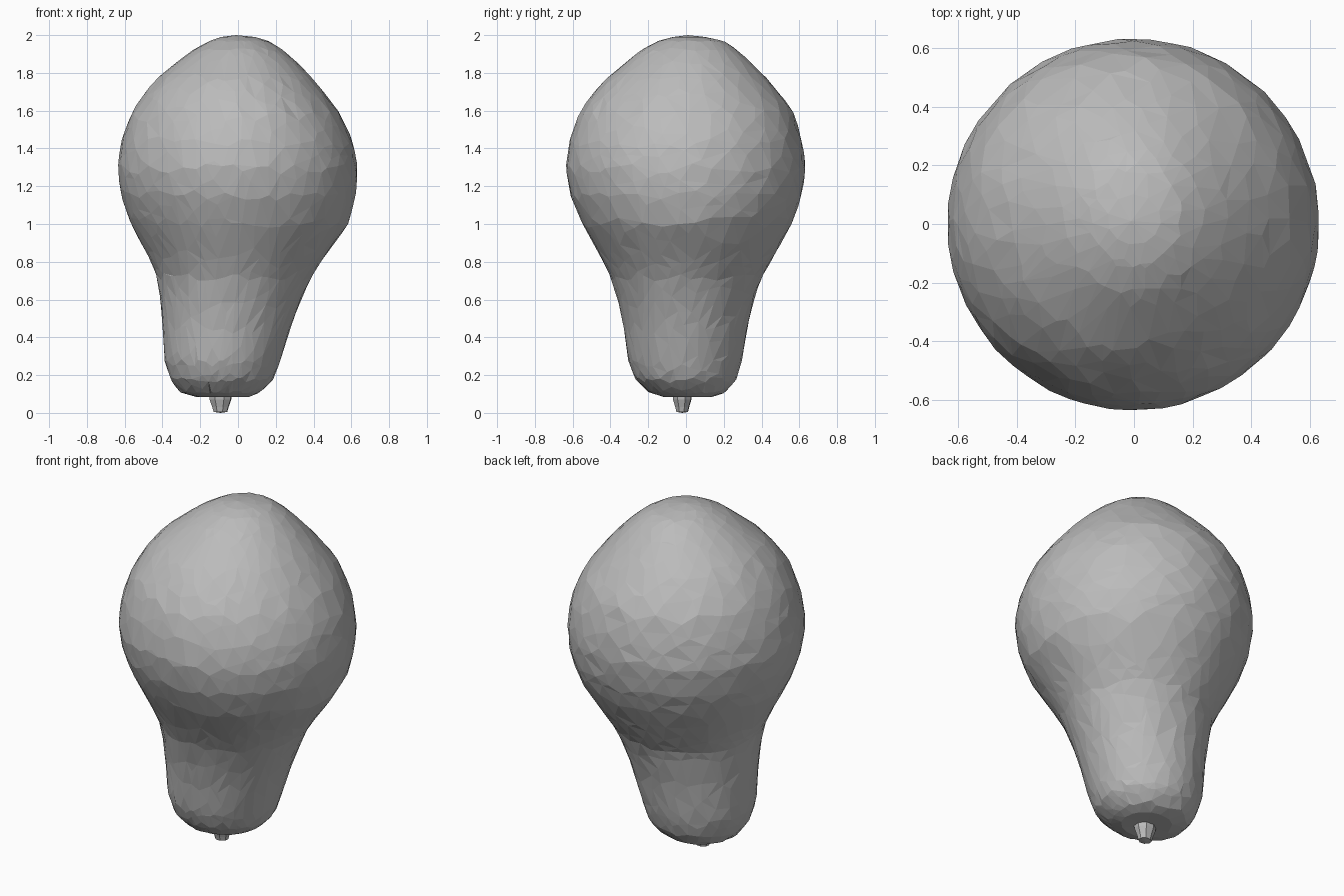
import bpy, bmesh, math, random

if "Cube" in bpy.data.objects:
    bpy.data.objects.remove(bpy.data.objects["Cube"])

random.seed(4)

# Outline: height, left x, right x, front y, back y
OUTLINE = [
    (0.085, -0.22, 0.06, -0.12, 0.14),
    (0.11, -0.31, 0.12, -0.20, 0.215),
    (0.18, -0.36, 0.19, -0.27, 0.268),
    (0.28, -0.39, 0.225, -0.307, 0.297),
    (0.50, -0.402, 0.295, -0.335, 0.335),
    (0.70, -0.422, 0.378, -0.39, 0.39),
    (0.80, -0.46, 0.44, -0.437, 0.45),
    (1.00, -0.568, 0.585, -0.548, 0.56),
    (1.15, -0.62, 0.625, -0.612, 0.615),
    (1.30, -0.64, 0.635, -0.637, 0.635),
    (1.45, -0.615, 0.605, -0.615, 0.615),
    (1.60, -0.56, 0.53, -0.562, 0.568),
    (1.75, -0.455, 0.415, -0.445, 0.45),
    (1.85, -0.335, 0.32, -0.325, 0.35),
    (1.92, -0.24, 0.24, -0.24, 0.275),
    (1.97, -0.15, 0.16, -0.145, 0.20),
    (1.99, -0.09, 0.09, -0.07, 0.10),
]


def point(t, angle):
    """Point on the skin at outline position t and angle around."""
    t = min(max(t, 0.0), len(OUTLINE) - 1.001)
    i = int(t)
    f = t - i
    z, l, r, b, k = (p + (q - p) * f for p, q in zip(OUTLINE[i], OUTLINE[i + 1]))
    return ((l + r) / 2 + (r - l) / 2 * math.cos(angle),
            (b + k) / 2 + (k - b) / 2 * math.sin(angle), z)


def skin(name, rings, bottom, top, mat):
    """Loft closed rings and cap both ends with a fan."""
    bm = bmesh.new()
    loops = [[bm.verts.new(p) for p in ring] for ring in rings]
    n = len(loops[0])
    for a, b in zip(loops, loops[1:]):
        for i in range(n):
            j = (i + 1) % n
            bm.faces.new((a[i], a[j], b[j], b[i]))
    vb, vt = bm.verts.new(bottom), bm.verts.new(top)
    for i in range(n):
        j = (i + 1) % n
        bm.faces.new((vb, loops[0][j], loops[0][i]))
        bm.faces.new((vt, loops[-1][i], loops[-1][j]))
    bmesh.ops.triangulate(bm, faces=bm.faces[:], quad_method='SHORT_EDGE')
    bmesh.ops.recalc_face_normals(bm, faces=bm.faces[:])
    me = bpy.data.meshes.new(name)
    bm.to_mesh(me)
    bm.free()
    me.materials.append(mat)
    ob = bpy.data.objects.new(name, me)
    bpy.context.collection.objects.link(ob)
    return ob


grey = bpy.data.materials.new("plain grey")
grey.diffuse_color = (0.5, 0.5, 0.5, 1)
grey.use_nodes = True
grey.node_tree.nodes["Principled BSDF"].inputs["Base Color"].default_value = grey.diffuse_color

# Fruit body: irregular facets, finer on the front than on the back
SIDES, RINGS = 40, 35
rings = []
for r in range(RINGS):
    t = r * (len(OUTLINE) - 1) / (RINGS - 1)
    wobble = 0.0 if r in (0, RINGS - 1) else 0.2
    ring = []
    for s in range(SIDES):
        u = 2 * math.pi * (s + 0.5 * (r % 2) + random.uniform(-0.25, 0.25)) / SIDES
        a = u - 0.35 * math.cos(u)
        ring.append(point(t + random.uniform(-wobble, wobble), a))
    rings.append(ring)
body = skin("fruit_body", rings, (-0.09, 0.0, 0.09), (-0.01, 0.01, 2.0), grey)
dec = body.modifiers.new("uneven facets", 'DECIMATE')
dec.ratio = 0.65

# Stem: short eight-sided stub under the neck
stem = []
for z, rad in ((0.005, 0.038), (0.03, 0.045), (0.07, 0.06), (0.11, 0.065)):
    stem.append([(-0.093 + rad * math.cos(i * math.pi / 4 + 0.3),
                  -0.02 + rad * 0.85 * math.sin(i * math.pi / 4 + 0.3), z)
                 for i in range(8)])
skin("stem", stem, (-0.093, -0.02, 0.0), (-0.093, -0.02, 0.12), grey)
